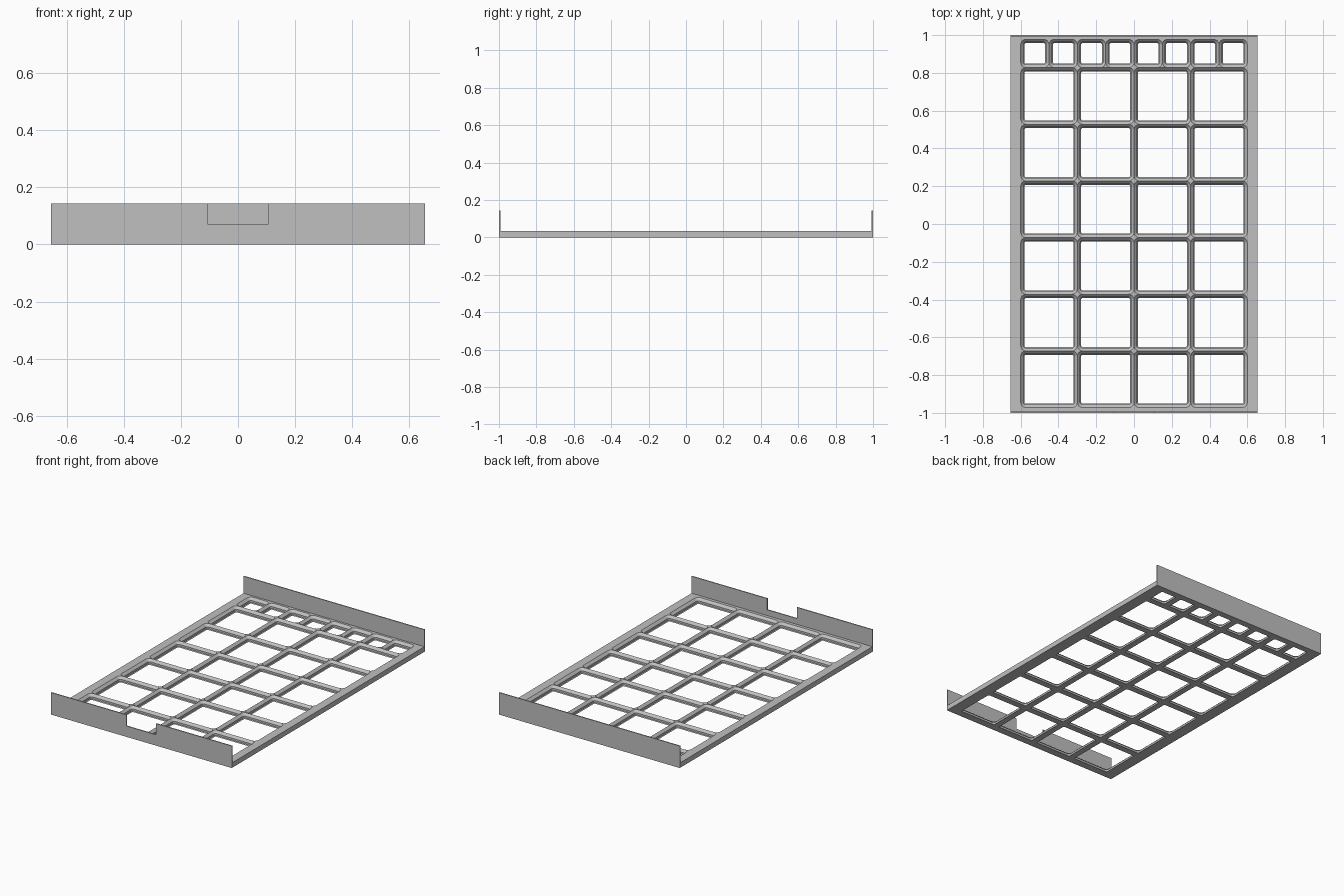
import bpy
import bmesh
from math import cos, sin, pi

cube = bpy.data.objects.get("Cube")
if cube:
    bpy.data.objects.remove(cube, do_unlink=True)

# Main sizes
HALF_X, HALF_Y = 0.655, 1.0
PLATE_H, WALL_H, WALL_T = 0.033, 0.144, 0.007
PITCH = 0.3
GRID_X0, GRID_Y0 = -0.6, -0.972
GRID_X1, GRID_Y1 = 0.6, GRID_Y0 + 6.5 * PITCH
CORNER_R = 0.0285
ARC = 6
# Socket profile, as (inset, height) from the floor up
PROFILE = [(0.0204, 0), (0.0154, 0.005), (0.0154, 0.0177), (0, PLATE_H)]

grey = bpy.data.materials.new("light_grey")
grey.use_nodes = True
colour = (0.53, 0.53, 0.53, 1)
grey.diffuse_color = colour
grey.node_tree.nodes["Principled BSDF"].inputs["Base Color"].default_value = colour


def make_object(name, bm):
    bmesh.ops.remove_doubles(bm, verts=bm.verts, dist=0.00001)
    mesh = bpy.data.meshes.new(name)
    bm.to_mesh(mesh)
    bm.free()
    mesh.materials.append(grey)
    obj = bpy.data.objects.new(name, mesh)
    bpy.context.collection.objects.link(obj)
    return obj


def face(bm, points):
    return bm.faces.new([bm.verts.new(p) for p in points])


def corner_arcs(x0, y0, x1, y1, inset, z):
    """Four counter-clockwise corner arcs of a rounded rectangle."""
    r = CORNER_R - inset
    c = CORNER_R
    centres = [(x1 - c, y1 - c), (x0 + c, y1 - c), (x0 + c, y0 + c), (x1 - c, y0 + c)]
    arcs = []
    for q, (cx, cy) in enumerate(centres):
        angles = [(q + i / ARC) * pi / 2 for i in range(ARC + 1)]
        arcs.append([(cx + r * cos(a), cy + r * sin(a), z) for a in angles])
    return arcs


def add_cell(bm, x0, y0, x1, y1):
    levels = [corner_arcs(x0, y0, x1, y1, inset, z) for inset, z in PROFILE]
    # Stepped socket sides
    rings = [sum(arcs, []) for arcs in levels]
    for low, high in zip(rings, rings[1:]):
        for i in range(len(low)):
            j = (i + 1) % len(low)
            face(bm, [low[j], low[i], high[i], high[j]])
    # Flat top between the rounded corners, and the underside around the opening
    corners = [(x1, y1), (x0, y1), (x0, y0), (x1, y0)]
    for q in range(4):
        for a, b in zip(levels[-1][q], levels[-1][q][1:]):
            face(bm, [b, a, (*corners[q], PLATE_H)])
        for a, b in zip(levels[0][q], levels[0][q][1:]):
            face(bm, [a, b, (*corners[q], 0)])
        n = (q + 1) % 4
        face(bm, [levels[0][q][-1], levels[0][n][0], (*corners[n], 0), (*corners[q], 0)])


# Socket grid: six rows of full cells, then one row of half cells
bm = bmesh.new()
for row in range(6):
    for col in range(4):
        x, y = GRID_X0 + col * PITCH, GRID_Y0 + row * PITCH
        add_cell(bm, x, y, x + PITCH, y + PITCH)
half = PITCH / 2
for col in range(8):
    x = GRID_X0 + col * half
    add_cell(bm, x, GRID_Y1 - half, x + half, GRID_Y1)

# Border of the plate
outer = [(-HALF_X, -HALF_Y), (HALF_X, -HALF_Y), (HALF_X, HALF_Y), (-HALF_X, HALF_Y)]
inner = [(GRID_X0, GRID_Y0), (GRID_X1, GRID_Y0), (GRID_X1, GRID_Y1), (GRID_X0, GRID_Y1)]
for i in range(4):
    j = (i + 1) % 4
    a, b, c, d = outer[i], outer[j], inner[j], inner[i]
    face(bm, [(*p, PLATE_H) for p in (a, b, c, d)])
    face(bm, [(*p, 0) for p in (d, c, b, a)])
    face(bm, [(*a, 0), (*b, 0), (*b, PLATE_H), (*a, PLATE_H)])
make_object("grid_plate", bm)


def add_wall(name, outline, y):
    """Upright sheet from an x-z outline, its front face at y."""
    bm = bmesh.new()
    sheet = face(bm, [(x, y, z) for x, z in outline])
    extruded = bmesh.ops.extrude_face_region(bm, geom=[sheet], use_keep_orig=True)
    moved = [v for v in extruded["geom"] if isinstance(v, bmesh.types.BMVert)]
    bmesh.ops.translate(bm, verts=moved, vec=(0, WALL_T, 0))
    bmesh.ops.recalc_face_normals(bm, faces=bm.faces)
    return make_object(name, bm)


# End walls; the front one has a notch in the middle
ends = [(-HALF_X, WALL_H), (-HALF_X, PLATE_H), (HALF_X, PLATE_H), (HALF_X, WALL_H)]
NOTCH_X, NOTCH_Z = 0.107, 0.071
notch = [(NOTCH_X, WALL_H), (NOTCH_X, NOTCH_Z), (-NOTCH_X, NOTCH_Z), (-NOTCH_X, WALL_H)]
add_wall("back_wall", ends, HALF_Y - WALL_T)
add_wall("front_wall", ends + notch, -HALF_Y)
